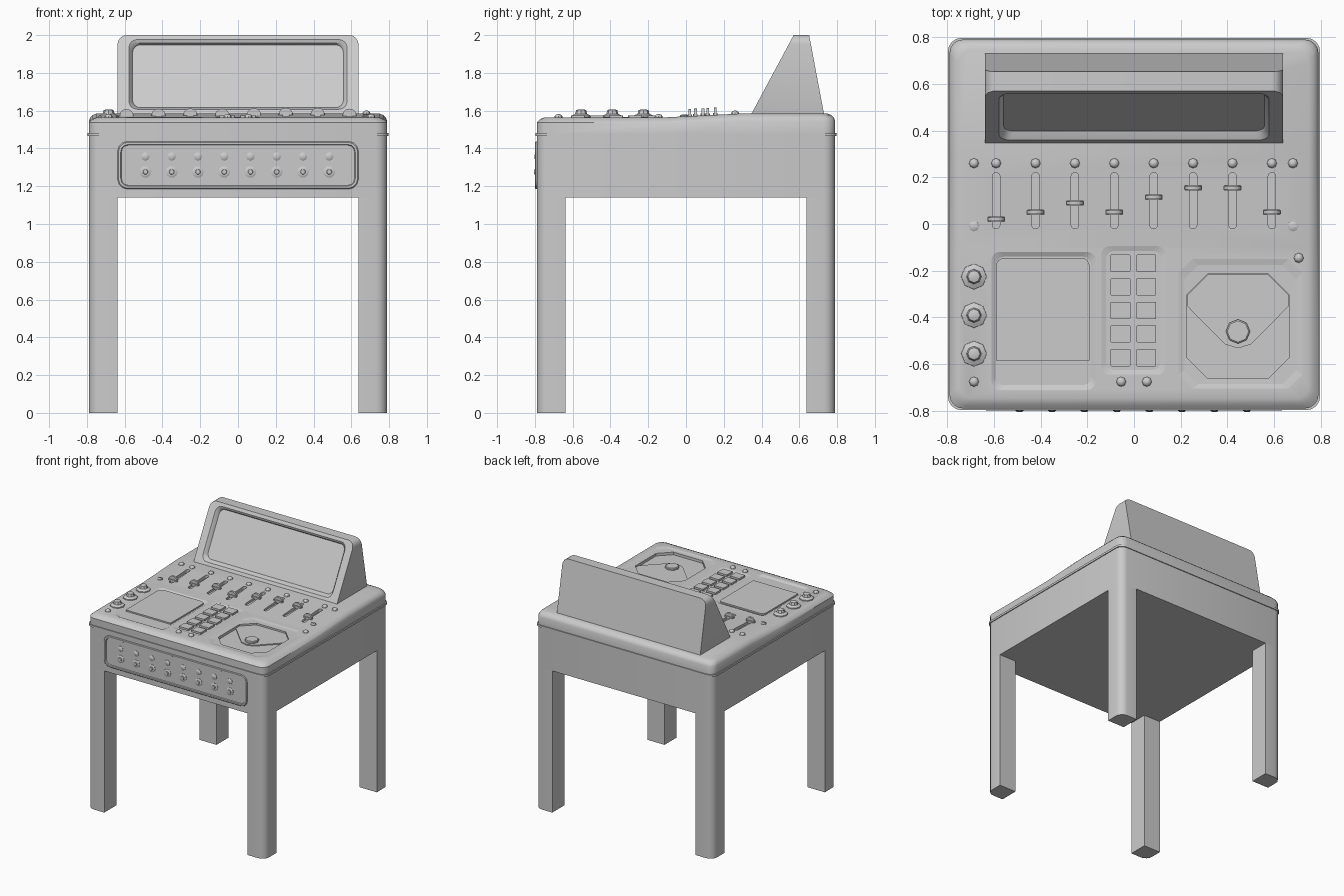
import bpy, bmesh, math
from mathutils import Vector

if "Cube" in bpy.data.objects:
    bpy.data.objects.remove(bpy.data.objects["Cube"])


def rrect(x0, x1, y0, y1, r, n=4):
    """Rounded rectangle; r is a radius, or one per corner (NE, NW, SW, SE)."""
    rs = r if isinstance(r, (list, tuple)) else [r] * 4
    pts = []
    for k, (cx, cy, sx, sy) in enumerate([(x1, y1, -1, -1), (x0, y1, 1, -1), (x0, y0, 1, 1), (x1, y0, -1, 1)]):
        q = rs[k]
        for i in range(n + 1):
            a = math.pi / 2 * (k + i / n)
            pts.append((cx + sx * q + q * math.cos(a), cy + sy * q + q * math.sin(a)))
    return pts


def flat(pts, z):
    return [(x, y, z) for x, y in pts]


def upright(pts, y):
    return [(x, y, z) for x, z in pts]


def loft(bm, rings):
    vs = [[bm.verts.new(p) for p in ring] for ring in rings]
    n = len(vs[0])
    for a, b in zip(vs, vs[1:]):
        for i in range(n):
            j = (i + 1) % n
            bm.faces.new((a[i], a[j], b[j], b[i]))
    bm.faces.new(vs[0][::-1])
    bm.faces.new(vs[-1])


def stack(bm, place, profile, n=8):
    """Turned part: place maps (a, b, height) to a point, profile is (radius, height)."""
    ang = [2 * math.pi * i / n for i in range(n)]
    loft(bm, [[place(r * math.cos(a), r * math.sin(a), h) for a in ang] for r, h in profile])


def finish(name, bm, smooth=True):
    bmesh.ops.recalc_face_normals(bm, faces=bm.faces)
    me = bpy.data.meshes.new(name)
    bm.to_mesh(me)
    bm.free()
    ob = bpy.data.objects.new(name, me)
    bpy.context.collection.objects.link(ob)
    if smooth:
        bpy.ops.object.select_all(action='DESELECT')
        ob.select_set(True)
        bpy.context.view_layer.objects.active = ob
        bpy.ops.object.shade_smooth_by_angle(angle=math.radians(35))
    return ob


def surf(y):
    return 1.565 + 0.02 * min(1, max(0, (y + 0.1) / 0.4))


def on_deck(x, y):
    return lambda a, b, h: (x + a, y + b, surf(y) + h)


def on_front(x, z):
    return lambda a, b, h: (x + a, -0.791 - h, z + b)


B, R = 0.79, 0.06

# Apron box
bm = bmesh.new()
body = rrect(-B, B, -B, B, R)
loft(bm, [flat(body, 1.14), flat(body, 1.47)])
finish("apron", bm)

# Four legs, rounded on the outer corner only
leg = rrect(0.637, B, 0.637, B, (R, 0.0001, 0.0001, 0.0001))
leg = leg[:5] + [(0.637, B), (0.637, 0.637), (B, 0.637)]
for sx, sn in ((-1, "left"), (1, "right")):
    for sy, yn in ((-1, "front"), (1, "back")):
        bm = bmesh.new()
        pts = [(x * sx, y * sy) for x, y in leg]
        loft(bm, [flat(pts, 0), flat(pts, 1.14)])
        finish(f"{yn}_{sn}_leg", bm)

# Lip and console deck, falling gently toward the front
bm = bmesh.new()
lip = rrect(-0.797, 0.797, -0.797, 0.797, R)
loft(bm, [flat(lip, 1.465), flat(lip, 1.482)])
finish("deck_lip", bm)

bm = bmesh.new()
loft(bm, [flat(rrect(-h, h, -h, h, R), z) for h, z in
          ((0.79, 1.475), (0.79, 1.545), (0.783, 1.562), (0.770, 1.576), (0.748, 1.585))])
for y in (-0.1, 0.3):
    bmesh.ops.bisect_plane(bm, geom=bm.verts[:] + bm.edges[:] + bm.faces[:],
                           plane_co=Vector((0, y, 0)), plane_no=Vector((0, 1, 0)))
for v in bm.verts:
    if v.co.z > 1.54:
        v.co.z -= (1.585 - surf(v.co.y)) * min(1, (v.co.z - 1.535) / 0.03)
deck = finish("console_deck", bm)

# Recesses cut in the deck: slots, pad bay, button bay and wheel well
slider_x = [-0.59 + 0.1686 * i for i in range(8)]
top = 1.565


def chamfered(x0, x1, y0, y1, c):
    return rrect(x0, x1, y0, y1, c, 1)


bm = bmesh.new()
for x in slider_x:
    slot = rrect(x - 0.016, x + 0.016, -0.02, 0.22, 0.0155)
    loft(bm, [flat(slot, 1.555), flat(slot, 1.62)])
for box, d in (((-0.59, -0.185, -0.69, -0.14), 0.010), ((-0.12, 0.115, -0.625, -0.115), 0.006)):
    x0, x1, y0, y1 = box
    rings = []
    for g, z in ((0, top - d), (0.02, top), (0.02, top + 0.03)):
        rings.append(flat(rrect(x0 - g, x1 + g, y0 - g, y1 + g, 0.035), z))
    loft(bm, rings)
rings = []
for (x0, x1, y0, y1), c, z in (((0.225, 0.665, -0.66, -0.215), 0.09, 1.538), ((0.225, 0.665, -0.66, -0.215), 0.09, 1.559),
                               ((0.215, 0.695, -0.685, -0.175), 0.06, 1.56), ((0.19, 0.72, -0.705, -0.15), 0.06, top),
                               ((0.19, 0.72, -0.705, -0.15), 0.06, 1.60)):
    rings.append(flat(chamfered(x0, x1, y0, y1, c), z))
loft(bm, rings)
cutter = finish("deck_cutter", bm, False)
cutter.hide_render = True
cutter.hide_set(True)
mod = deck.modifiers.new("recesses", 'BOOLEAN')
mod.operation, mod.object, mod.solver = 'DIFFERENCE', cutter, 'EXACT'

# Touch pad
bm = bmesh.new()
pad = rrect(-0.59, -0.19, -0.585, -0.145, (0.035, 0.035, 0.002, 0.002))
loft(bm, [flat(pad, 1.55), flat(pad, 1.566)])
finish("touch_pad", bm)

# Push buttons
bm = bmesh.new()
for x in (-0.058, 0.053):
    for i in range(5):
        y = -0.168 - 0.101 * i
        loft(bm, [flat(rrect(x - w, x + w, y - w + 0.005, y + w - 0.005, 0.003, 1), z)
                  for w, z in ((0.042, 1.55), (0.042, 1.574))])
finish("push_buttons", bm, False)

# Wheel plate with pointed front edge, and its hub
bm = bmesh.new()
plate = [(0.315, -0.216), (0.575, -0.216), (0.664, -0.305), (0.664, -0.35), (0.54, -0.475), (0.50, -0.515),
         (0.445, -0.532), (0.39, -0.515), (0.35, -0.475), (0.226, -0.35), (0.226, -0.305)]
loft(bm, [flat(plate, 1.53), flat(plate, 1.546)])
finish("wheel_plate", bm)
bm = bmesh.new()
stack(bm, on_deck(0.445, -0.46), ((0.052, -0.03), (0.052, -0.008), (0.046, -0.003)))
finish("wheel_hub", bm)

# Slider handles: half-octagon grips with a wider base bar
bm = bmesh.new()
for x, y in zip(slider_x, (0.02, 0.05, 0.09, 0.05, 0.115, 0.155, 0.155, 0.05)):
    z = surf(y)
    grip = [(x + 0.038 * math.cos(a), z + 0.002 + 0.036 * math.sin(a)) for a in [math.pi * i / 6 for i in range(7)]]
    loft(bm, [upright(grip, y - 0.007), upright(grip, y + 0.007)])
    bar = rrect(x - 0.038, x + 0.038, y - 0.012, y + 0.012, 0.004, 1)
    loft(bm, [flat(bar, z - 0.012), flat(bar, z + 0.010)])
finish("slider_handles", bm)

# Large cone dials on the left
bm = bmesh.new()
for y in (-0.225, -0.39, -0.555):
    stack(bm, on_deck(-0.685, y), ((0.056, -0.01), (0.054, 0.007), (0.032, 0.018), (0.026, 0.038), (0.012, 0.042)))
finish("cone_dials", bm)

# Indicator lamps and slotted screws
bm = bmesh.new()
lamps = [(x, 0.26) for x in slider_x + [-0.685, 0.68]]
lamps += [(0.705, -0.145), (-0.685, -0.675), (-0.055, -0.675), (0.055, -0.675)]
for x, y in lamps:
    stack(bm, on_deck(x, y), ((0.021, -0.01), (0.021, 0.004), (0.015, 0.013), (0.006, 0.017)))
finish("indicator_lamps", bm)
bm = bmesh.new()
for x in (-0.685, 0.68):
    stack(bm, on_deck(x, -0.01), ((0.022, -0.01), (0.022, 0.004), (0.014, 0.009)))
    bar = rrect(x - 0.018, x + 0.018, -0.013, -0.007, 0.001, 1)
    loft(bm, [flat(bar, 1.57), flat(bar, 1.581)])
finish("deck_screws", bm)

# Front control panel with raised rim
bm = bmesh.new()
loft(bm, [upright(rrect(-0.637 + g, 0.637 - g, 1.185 + g, 1.437 - g, r, 3), y)
          for g, r, y in ((0, 0.05, -0.78), (0, 0.05, -0.794), (0.005, 0.046, -0.799),
                          (0.016, 0.04, -0.799), (0.02, 0.036, -0.792))])
finish("front_panel", bm)
bm = bmesh.new()
for i in range(8):
    x = -0.49 + 0.139 * i
    stack(bm, on_front(x, 1.357), ((0.023, -0.004), (0.023, 0.004), (0.015, 0.009), (0.006, 0.011)))
    stack(bm, on_front(x, 1.276), ((0.031, -0.004), (0.031, 0.004), (0.024, 0.008), (0.014, 0.008), (0.012, 0.014)), 10)
finish("front_knobs", bm)


# Wedge-shaped display hood, lofted from recessed screen to back face
def hood(pts, back=False, depth=0.0):
    out = []
    for x, z in pts:
        t = (z - 1.575) / 0.425
        y = 0.732 - 0.08 * t if back else 0.342 + 0.228 * t
        out.append((x, y + depth * 0.88, z - depth * 0.47))
    return out


shell = rrect(-0.638, 0.638, 1.575, 2.0, (0.05, 0.05, 0.001, 0.001))
edge = rrect(-0.578, 0.578, 1.607, 1.977, 0.045)
step = rrect(-0.568, 0.568, 1.617, 1.965, 0.045)
glass = rrect(-0.558, 0.558, 1.63, 1.962, 0.04)
bm = bmesh.new()
loft(bm, [hood(glass, depth=0.03), hood(step, depth=0.012), hood(edge), hood(shell), hood(shell, True)])
finish("display_hood", bm)
